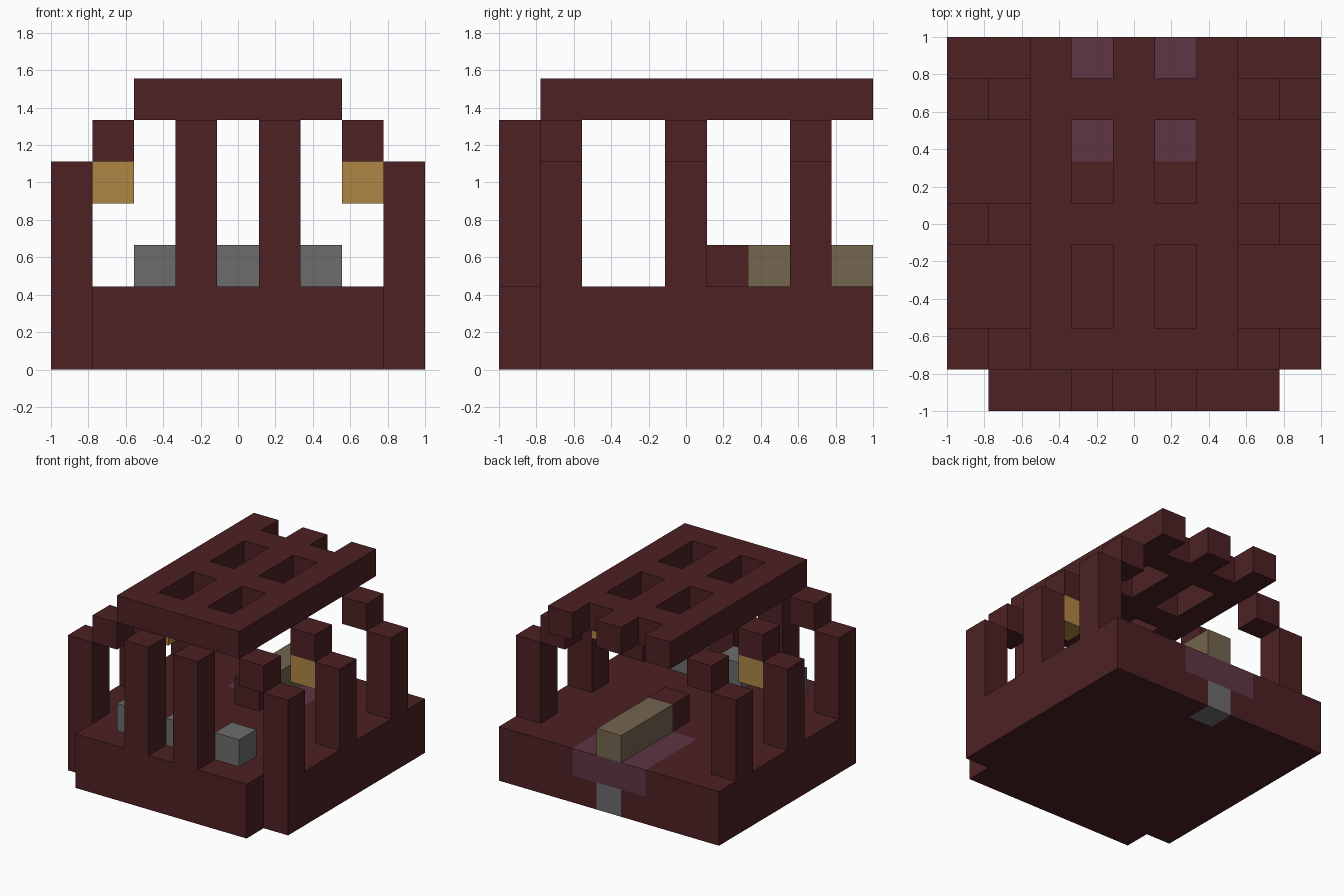
import bpy
import bmesh
from itertools import product
from mathutils import Vector

U = 2 / 9          # edge of one block
HALF = 4.5         # grid centre, in blocks

if "Cube" in bpy.data.objects:
    bpy.data.objects.remove(bpy.data.objects["Cube"], do_unlink=True)


def material(name, rgb):
    m = bpy.data.materials.new(name)
    m.use_nodes = True
    colour = (*rgb, 1)
    m.diffuse_color = colour
    m.node_tree.nodes["Principled BSDF"].inputs["Base Color"].default_value = colour
    return m


WOOD = material("dark red wood", (0.074, 0.0152, 0.0176))
STONE = material("grey stone", (0.152, 0.152, 0.152))
KHAKI = material("khaki cloth", (0.174, 0.133, 0.080))
GOLD = material("lamp gold", (0.430, 0.238, 0.058))
PLUM = material("plum rug", (0.112, 0.036, 0.056))


def block(x, y, z):
    """Cells in a box; each argument is a (start, stop) range."""
    return set(product(range(*x), range(*y), range(*z)))


def build(name, cells, mats, rule=lambda cell: 0):
    """Make one closed shell from grid cells, coloured by a rule on the cell."""
    bm = bmesh.new()
    for cell in sorted(cells):
        centre = Vector(cell) + Vector((0.5, 0.5, 0.5)) - Vector((HALF, HALF, 0))
        for axis, sign in product(range(3), (-1, 1)):
            beside = list(cell)
            beside[axis] += sign
            if tuple(beside) in cells:
                continue
            n, a, b = Vector(), Vector(), Vector()
            n[axis] = sign / 2
            a[(axis + 1) % 3] = 0.5
            b[(axis + 2) % 3] = sign / 2
            ring = (-a - b, a - b, a + b, b - a)
            face = bm.faces.new([bm.verts.new((centre + n + c) * U) for c in ring])
            face.material_index = rule(cell)
    bmesh.ops.remove_doubles(bm, verts=bm.verts, dist=0.001)
    bmesh.ops.dissolve_limit(bm, angle_limit=0.01, verts=bm.verts,
                             edges=bm.edges, delimit={'MATERIAL'})
    mesh = bpy.data.meshes.new(name)
    bm.to_mesh(mesh)
    bm.free()
    for m in mats:
        mesh.materials.append(m)
    obj = bpy.data.objects.new(name, mesh)
    bpy.context.collection.objects.link(obj)


# Base with front step, inlaid rug and a stone under its back edge
rug = block((3, 6), (6, 9), (1, 2))
drain = block((4, 5), (8, 9), (0, 1))
base = block((0, 9), (1, 9), (0, 2)) | block((1, 8), (0, 1), (0, 2))
build("base", base, [WOOD, PLUM, STONE],
      lambda c: 1 if c in rug else 2 if c in drain else 0)

# Roof slab with two rows of openings, the last pair open at the back
roof = block((2, 7), (1, 9), (6, 7))
for x, y in product((3, 5), ((2, 4), (5, 7), (8, 9))):
    roof -= block((x, x + 1), y, (6, 7))
build("roof", roof, [WOOD])

# Tall front pillars
for side, x in (("right", 3), ("left", 5)):
    build("front_pillar_" + side, block((x, x + 1), (0, 1), (2, 6)), [WOOD])

# Side pillars with stepped brackets; lamps hang from the middle pair
for side, outer, inner in (("right", 0, 1), ("left", 8, 7)):
    for place, y in (("front", 1), ("middle", 4), ("back", 7)):
        row = (y, y + 1)
        build(f"{place}_pillar_{side}", block((outer, outer + 1), row, (2, 5)), [WOOD])
        build(f"{place}_bracket_{side}", block((inner, inner + 1), row, (5, 6)), [WOOD])
    build("lamp_" + side, block((inner, inner + 1), (4, 5), (4, 5)), [GOLD])

# Stone seats along the front
for x in (2, 4, 6):
    build("stone_seat", block((x, x + 1), (1, 2), (2, 3)), [STONE])

# Long cloth bench with a wooden end block
build("bench", block((4, 5), (5, 9), (2, 3)), [KHAKI, WOOD],
      lambda c: 1 if c[1] == 5 else 0)
